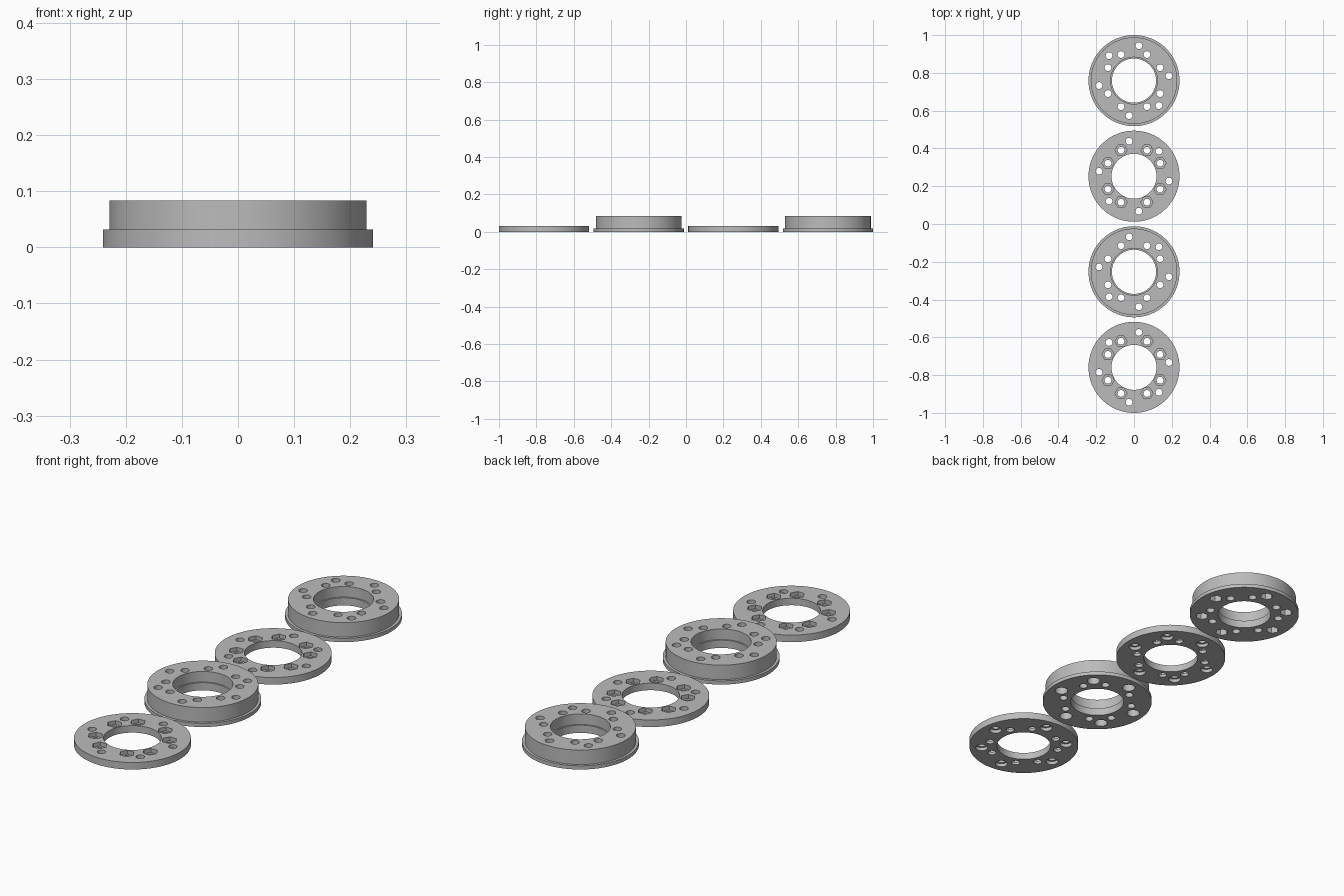
import bpy, bmesh
from math import cos, sin, pi, radians

default = bpy.data.objects.get("Cube")
if default:
    bpy.data.objects.remove(default, do_unlink=True)

grey = bpy.data.materials.new("plain grey")
grey.use_nodes = True
colour = (0.5, 0.5, 0.5, 1)
grey.diffuse_color = colour
grey.node_tree.nodes["Principled BSDF"].inputs["Base Color"].default_value = colour

SEGMENTS = 96
SPACING = 0.506
HOLE = 0.018


def add_object(name, bm, y):
    bmesh.ops.recalc_face_normals(bm, faces=bm.faces)
    mesh = bpy.data.meshes.new(name)
    bm.to_mesh(mesh)
    bm.free()
    mesh.materials.append(grey)
    obj = bpy.data.objects.new(name, mesh)
    obj.location.y = y
    bpy.context.collection.objects.link(obj)
    return obj


def lathe(name, profile, y):
    """Spin a closed (radius, height) profile into a ring."""
    bm = bmesh.new()
    loops = []
    for i in range(SEGMENTS):
        a = 2 * pi * i / SEGMENTS
        loops.append([bm.verts.new((r * cos(a), r * sin(a), z)) for r, z in profile])
    for i, here in enumerate(loops):
        there = loops[(i + 1) % SEGMENTS]
        for j in range(len(profile)):
            k = (j + 1) % len(profile)
            bm.faces.new((here[j], there[j], there[k], here[k]))
    return add_object(name, bm, y)


def drill(ring, points, radius, sides, low, high):
    """Cut upright prisms out of the ring at the given points."""
    bm = bmesh.new()
    for x, y in points:
        corners = [(x + radius * cos(2 * pi * i / sides),
                    y + radius * sin(2 * pi * i / sides)) for i in range(sides)]
        bottom = [bm.verts.new((*c, low)) for c in corners]
        top = [bm.verts.new((*c, high)) for c in corners]
        bm.faces.new(bottom[::-1])
        bm.faces.new(top)
        for i in range(sides):
            k = (i + 1) % sides
            bm.faces.new((bottom[i], bottom[k], top[k], top[i]))
    cutter = add_object("hole_cutter", bm, ring.location.y)
    cutter.hide_render = True
    bpy.context.view_layer.update()
    bpy.ops.object.select_all(action="DESELECT")
    bpy.context.view_layer.objects.active = ring
    ring.select_set(True)
    cut = ring.modifiers.new("holes", "BOOLEAN")
    cut.operation = "DIFFERENCE"
    cut.solver = "EXACT"
    cut.object = cutter
    bpy.ops.object.modifier_apply(modifier=cut.name)
    bpy.data.objects.remove(cutter, do_unlink=True)


def polar(radius, degrees):
    return [(radius * cos(radians(d)), radius * sin(radians(d))) for d in degrees]


# Inner circle of eight bolts, outer circle of six in two groups of three
inner_bolts = polar(0.154, [q + s * 26.5 for q in (0, 180) for s in (1, -1)]
                    + [q + s * 26.5 for q in (90, 270) for s in (1, -1)])
outer_bolts = polar(0.187, [c + s for c in (135, 315) for s in (-53, 0, 53)])
mirrored_bolts = [(-x, y) for x, y in outer_bolts]

flat_profile = [(0.119, 0), (0.241, 0), (0.241, 0.032), (0.119, 0.032)]
flange_profile = [(0.117, 0), (0.241, 0), (0.241, 0.017), (0.229, 0.017),
                  (0.229, 0.083), (0.124, 0.083), (0.124, 0.035), (0.117, 0.035)]


def finish(ring):
    bpy.ops.object.select_all(action="DESELECT")
    bpy.context.view_layer.objects.active = ring
    ring.select_set(True)
    bpy.ops.object.shade_smooth_by_angle(angle=radians(30))


def flat_ring(name, y, outer):
    ring = lathe(name, flat_profile, y)
    drill(ring, inner_bolts + outer, HOLE, 24, -0.1, 0.2)
    drill(ring, inner_bolts, 0.032, 6, 0.014, 0.2)     # nut pockets on top
    drill(ring, outer, 0.027, 24, -0.1, 0.016)         # screw head recesses below
    finish(ring)


def flanged_ring(name, y, outer, pocket_sides):
    ring = lathe(name, flange_profile, y)
    drill(ring, inner_bolts + outer, HOLE, 24, -0.1, 0.2)
    drill(ring, outer, 0.028, pocket_sides, -0.1, 0.05)  # deep recesses below
    finish(ring)


flat_ring("front_flat_ring", -1.5 * SPACING, outer_bolts)
flanged_ring("front_flanged_ring", -0.5 * SPACING, mirrored_bolts, 24)
flat_ring("rear_flat_ring", 0.5 * SPACING, mirrored_bolts)
flanged_ring("rear_flanged_ring", 1.5 * SPACING, outer_bolts, 6)
